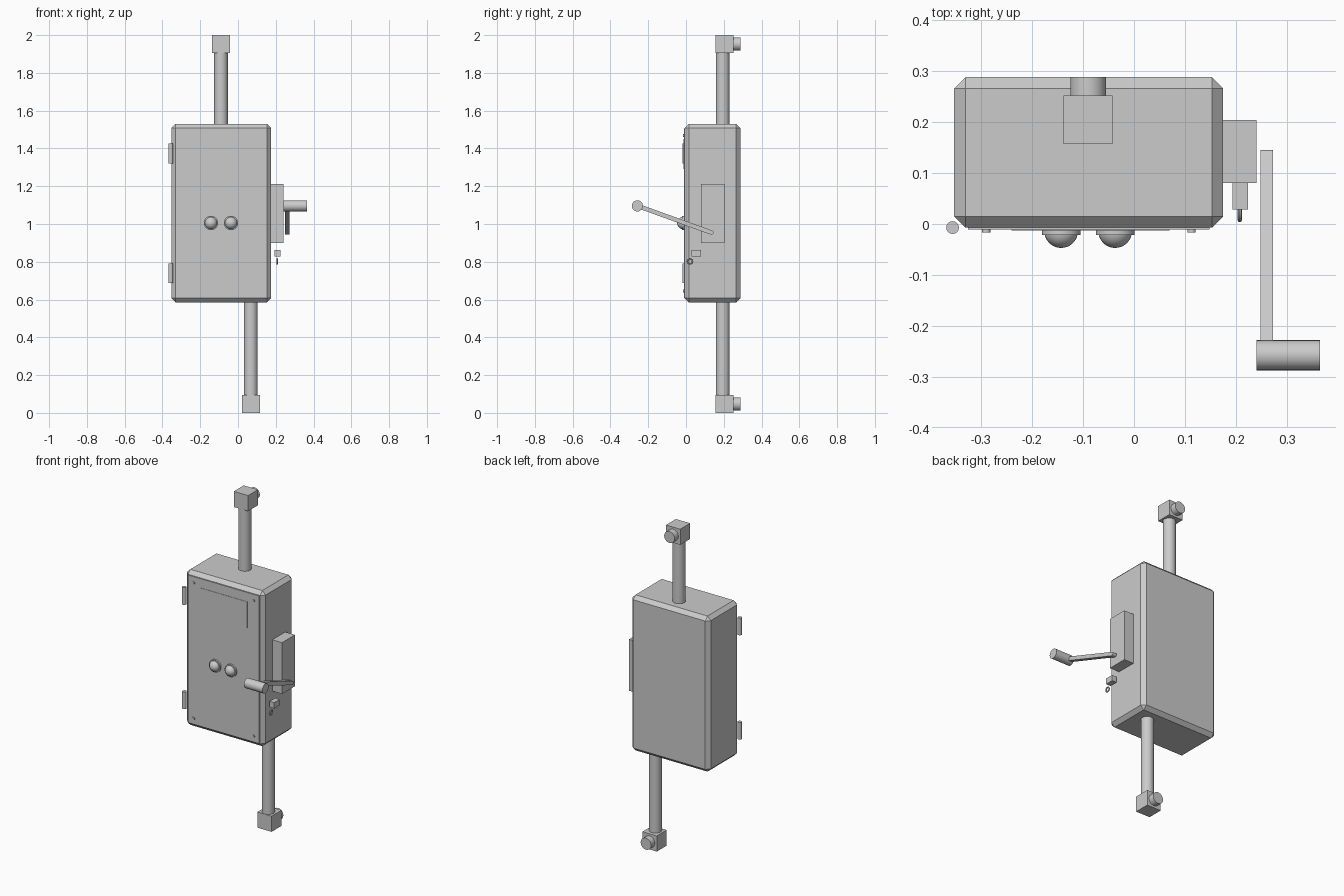
import bpy, bmesh, math
from mathutils import Matrix, Vector

cube = bpy.data.objects.get("Cube")
if cube:
    bpy.data.objects.remove(cube, do_unlink=True)

grey = bpy.data.materials.new("light_grey")
grey.use_nodes = True
GREY = (0.6, 0.6, 0.6, 1)
grey.diffuse_color = GREY
grey.node_tree.nodes["Principled BSDF"].inputs["Base Color"].default_value = GREY

AXES = {"x": Matrix.Rotation(math.pi / 2, 4, "Y"),
        "y": Matrix.Rotation(math.pi / 2, 4, "X"),
        "z": Matrix.Identity(4)}


def finish(name, bm, smooth=False):
    mesh = bpy.data.meshes.new(name)
    bmesh.ops.recalc_face_normals(bm, faces=bm.faces)
    bm.to_mesh(mesh)
    bm.free()
    mesh.materials.append(grey)
    obj = bpy.data.objects.new(name, mesh)
    bpy.context.collection.objects.link(obj)
    if smooth:
        bpy.ops.object.select_all(action="DESELECT")
        obj.select_set(True)
        bpy.context.view_layer.objects.active = obj
        bpy.ops.object.shade_smooth_by_angle(angle=math.radians(40))
    return obj


def box(name, low, high, chamfer=0):
    low, high = Vector(low), Vector(high)
    bm = bmesh.new()
    bmesh.ops.create_cube(bm, size=1, matrix=Matrix.Translation((low + high) / 2)
                          @ Matrix.Diagonal((*(high - low), 1)))
    if chamfer:
        bmesh.ops.bevel(bm, geom=bm.edges[:], offset=chamfer, segments=1,
                        affect="EDGES", profile=0.5)
    return finish(name, bm)


def rod(name, center, radius, length, axis, sides=32):
    bm = bmesh.new()
    bmesh.ops.create_cone(bm, cap_ends=True, segments=sides, radius1=radius,
                          radius2=radius, depth=length,
                          matrix=Matrix.Translation(center) @ AXES[axis])
    return finish(name, bm, True)


# Cabinet, door and label plate
box("cabinet", (-0.353, -0.007, 0.585), (0.175, 0.288, 1.53), 0.022)
box("door", (-0.326, -0.011, 0.609), (0.148, 0, 1.506))
box("label_plate", (-0.24, -0.013, 1.29), (0.07, -0.01, 1.45))

# Door screws and hinges
for x in (-0.29, 0.113):
    for z in (0.645, 1.468):
        rod("door_screw", (x, -0.012, z), 0.008, 0.01, "y", 16)
for z in (0.739, 1.373):
    rod("hinge", (-0.356, -0.007, z), 0.0125, 0.104, "z", 16)

# Domed indicator lamps
for x in (-0.143, -0.037):
    rod("lamp_base", (x, -0.015, 1.005), 0.038, 0.014, "y")
    bm = bmesh.new()
    bmesh.ops.create_uvsphere(bm, u_segments=32, v_segments=16, radius=0.033,
                              matrix=Matrix.Translation((x, -0.014, 1.005)) @ AXES["y"])
    bmesh.ops.bisect_plane(bm, geom=bm.verts[:] + bm.edges[:] + bm.faces[:],
                           plane_co=(x, -0.0139, 1.005), plane_no=(0, 1, 0),
                           clear_outer=True)
    finish("lamp_dome", bm, True)

# Switch housing and lock tab with ring
box("switch_housing", (0.17, 0.08, 0.9), (0.24, 0.204, 1.212))
box("lock_tab", (0.193, 0.028, 0.827), (0.224, 0.08, 0.863))
bpy.ops.mesh.primitive_torus_add(location=(0.2075, 0.021, 0.802),
                                 rotation=(0, math.pi / 2, 0),
                                 major_radius=0.0135, minor_radius=0.004,
                                 major_segments=24, minor_segments=8)
ring = bpy.context.object
ring.name = "lock_ring"
ring.data.materials.append(grey)
bpy.ops.object.shade_smooth_by_angle()

# Lever arm: a flat bar with round ends, extruded sideways
pivot, tip = Vector((0, 0.134, 0.955)), Vector((0, -0.257, 1.096))
lean = math.atan2(tip.z - pivot.z, tip.y - pivot.y)
bm = bmesh.new()
outline = []
for center, turn in ((tip, 0), (pivot, math.pi)):
    for i in range(7):
        a = lean + turn - math.pi / 2 + math.pi * i / 6
        outline.append(bm.verts.new(center + Vector((0.248, math.cos(a) * 0.0115,
                                                     math.sin(a) * 0.0115))))
face = bm.faces.new(outline)
extruded = bmesh.ops.extrude_face_region(bm, geom=[face])["geom"]
bmesh.ops.translate(bm, vec=(0.025, 0, 0),
                    verts=[v for v in extruded if isinstance(v, bmesh.types.BMVert)])
finish("lever_arm", bm)
rod("lever_grip", (0.3025, -0.2575, 1.096), 0.0295, 0.125, "x", 24)

# Conduits with square junction boxes and rear plugs
for label, x, z, start, end in (("upper", -0.09, 1.953, 1.5, 1.93),
                                ("lower", 0.068, 0.0475, 0.07, 0.62)):
    rod(label + "_conduit", (x, 0.195, (start + end) / 2), 0.036, end - start, "z")
    box(label + "_junction_box", (x - 0.048, 0.157, z - 0.0475),
        (x + 0.048, 0.252, z + 0.0475))
    rod(label + "_plug", (x, 0.265, z), 0.035, 0.046, "y")
